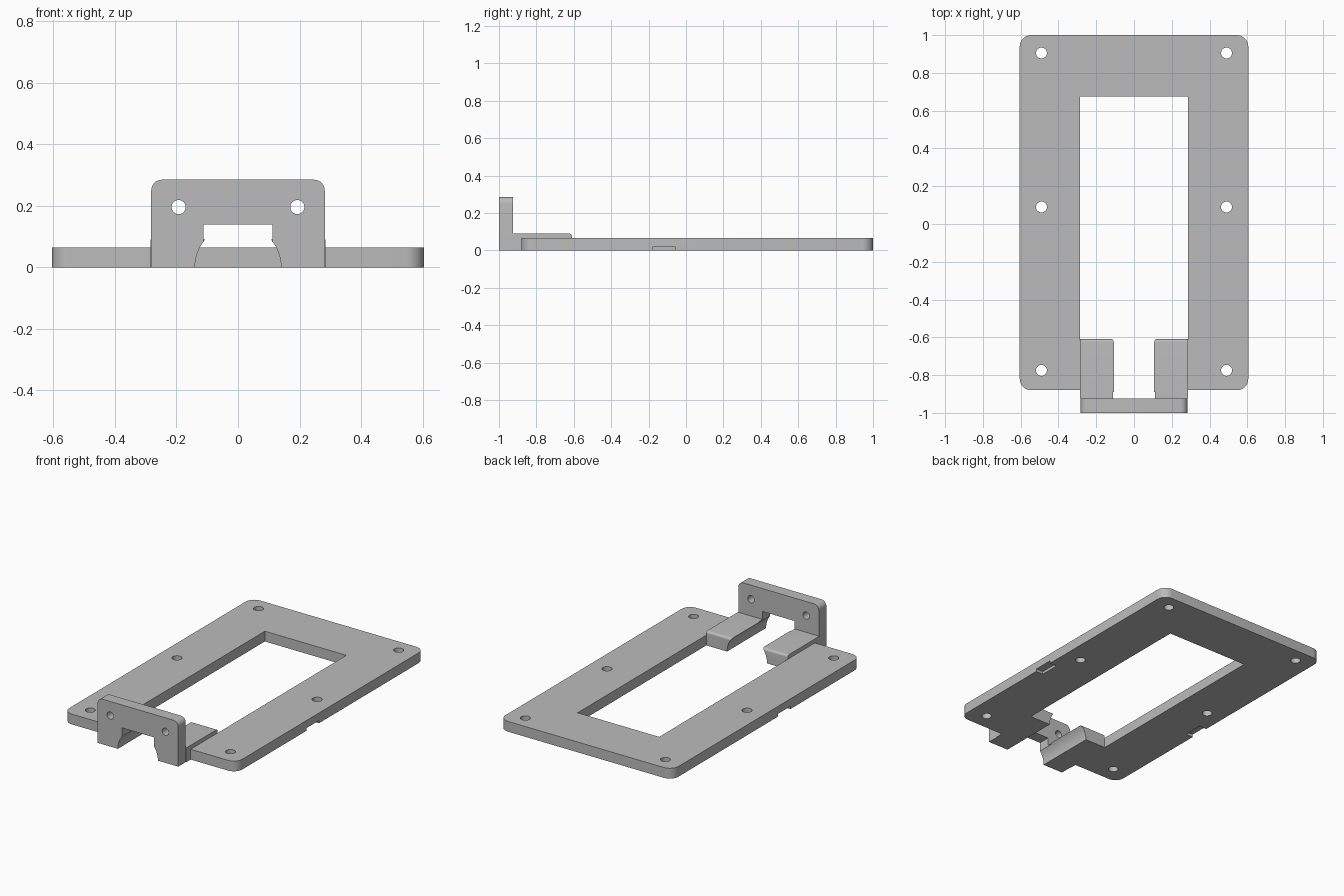
import bpy
import bmesh
from math import pi, cos, sin, radians
from mathutils import Matrix, Vector

cube = bpy.data.objects.get("Cube")
if cube:
    bpy.data.objects.remove(cube, do_unlink=True)

grey = bpy.data.materials.new("plain grey")
grey.use_nodes = True
colour = (0.5, 0.5, 0.5, 1)
grey.diffuse_color = colour
grey.node_tree.nodes["Principled BSDF"].inputs["Base Color"].default_value = colour


def rounded(x0, x1, y0, y1, radii, steps=8):
    """Rectangle outline; radii run counter-clockwise from the lower left."""
    pts = []
    corners = [(x0, y0, 1, 1), (x1, y0, -1, 1), (x1, y1, -1, -1), (x0, y1, 1, -1)]
    for i, ((x, y, sx, sy), r) in enumerate(zip(corners, radii)):
        if r == 0:
            pts.append((x, y))
            continue
        for k in range(steps + 1):
            a = pi + (i + k / steps) * pi / 2
            pts.append((x + sx * r + r * cos(a), y + sy * r + r * sin(a)))
    return pts


def circle(x, y, r, n=32):
    return [(x + r * cos(2 * pi * i / n), y + r * sin(2 * pi * i / n)) for i in range(n)]


def prism(name, outline, start, end, axis="z"):
    """Extrude an outline along an axis (xy for z, xz for y, yz for x)."""
    place = {"z": lambda a, b: Vector((a, b, start)),
             "y": lambda a, b: Vector((a, start, b)),
             "x": lambda a, b: Vector((start, a, b))}[axis]
    shift = Vector([(end - start) * (axis == c) for c in "xyz"])
    bm = bmesh.new()
    face = bm.faces.new([bm.verts.new(place(a, b)) for a, b in outline])
    geom = bmesh.ops.extrude_face_region(bm, geom=[face])["geom"]
    bmesh.ops.translate(bm, vec=shift, verts=[g for g in geom if isinstance(g, bmesh.types.BMVert)])
    bmesh.ops.recalc_face_normals(bm, faces=bm.faces)
    mesh = bpy.data.meshes.new(name)
    bm.to_mesh(mesh)
    bm.free()
    mesh.materials.append(grey)
    obj = bpy.data.objects.new(name, mesh)
    bpy.context.collection.objects.link(obj)
    return obj


def activate(obj):
    bpy.ops.object.select_all(action="DESELECT")
    obj.select_set(True)
    bpy.context.view_layer.objects.active = obj


def cut(obj, outline, start, end, axis="z"):
    cutter = prism("cutter", outline, start, end, axis)
    cutter.hide_render = True
    mod = obj.modifiers.new("cut", "BOOLEAN")
    mod.operation = "DIFFERENCE"
    mod.solver = "EXACT"
    mod.object = cutter
    activate(obj)
    bpy.ops.object.modifier_apply(modifier=mod.name)
    bpy.data.objects.remove(cutter, do_unlink=True)


def box(x0, x1, y0, y1):
    return rounded(x0, x1, y0, y1, (0, 0, 0, 0))


def cut_passage(obj):
    # Square slot and round channel running through the bracket
    cut(obj, box(-0.112, 0.112, -0.05, 0.14), -1.1, -0.89, "y")
    cut(obj, circle(0, 0, 0.14, 64), -1.1, -0.5, "y")


# Flat U-shaped frame with screw holes and side notches underneath
frame = prism("base_frame", rounded(-0.605, 0.605, -0.88, 1, [0.06] * 4), 0, 0.065)
cut(frame, box(-0.285, 0.285, -1.1, 0.675), -0.1, 0.2)
for side in (-1, 1):
    for y in (-0.775, 0.09, 0.905):
        cut(frame, circle(side * 0.49, y, 0.029), -0.1, 0.2)
    cut(frame, box(side * 0.605 - 0.05, side * 0.605 + 0.05, -0.18, -0.055), -0.1, 0.017)

# Upright mounting plate
plate = prism("mounting_plate", rounded(-0.282, 0.282, 0, 0.285, (0, 0, 0.035, 0.035)),
              -1, -0.925, "y")
cut_passage(plate)
for side in (-1, 1):
    cut(plate, circle(side * 0.193, 0.196, 0.023), -1.1, -0.8, "y")

# Support rails joining the plate to the frame
rails = []
for name, x0, x1 in (("left_rail", 0.107, 0.285), ("right_rail", -0.285, -0.107)):
    rail = prism(name, rounded(-0.925, -0.61, 0, 0.09, (0, 0, 0.015, 0)), x0, x1, "x")
    cut_passage(rail)
    rails.append(rail)

for obj in (frame, plate, *rails):
    activate(obj)
    bpy.ops.object.shade_smooth_by_angle(angle=radians(30))
